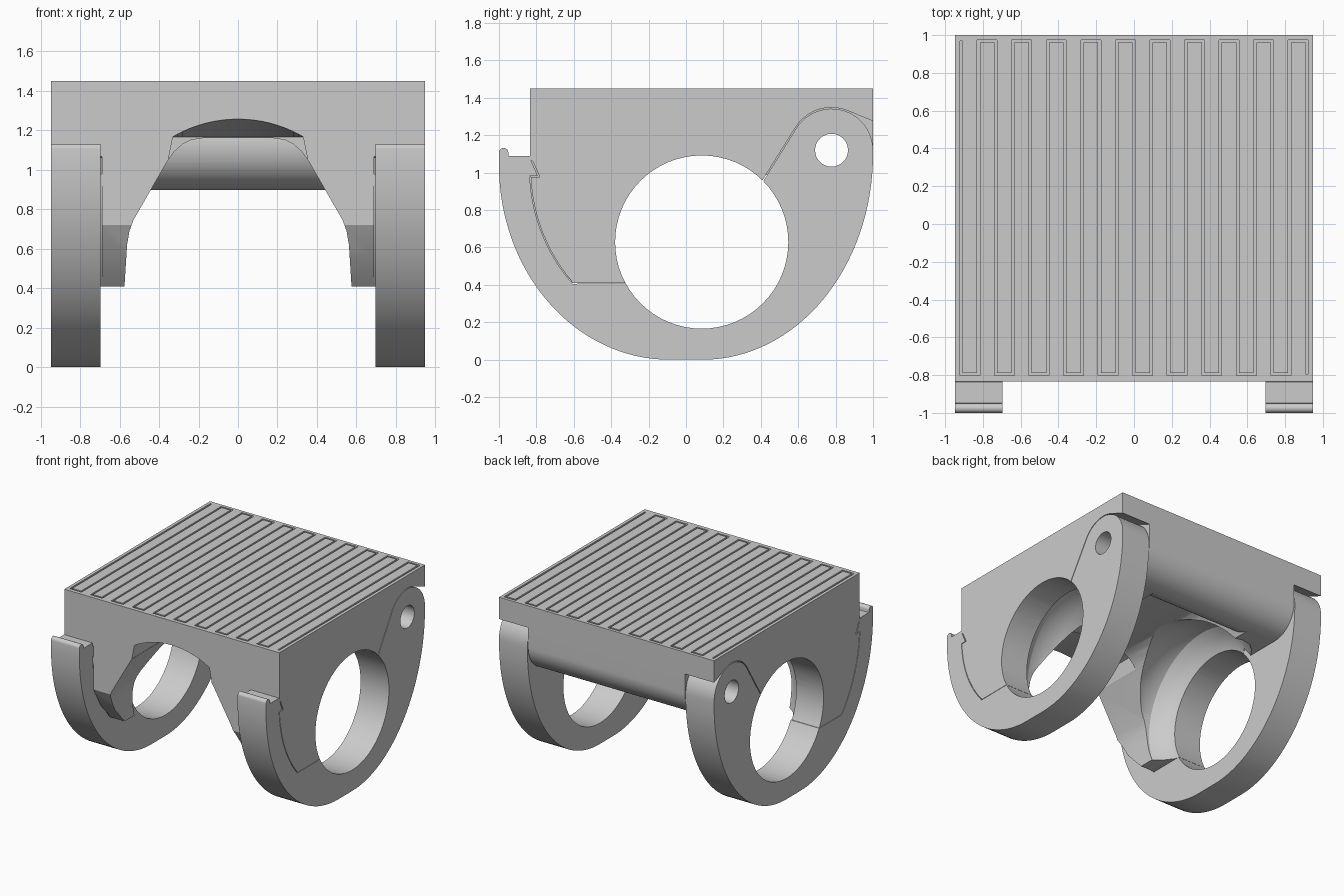
import bpy, bmesh
from math import sin, cos, radians
from mathutils import Vector

if "Cube" in bpy.data.objects:
    bpy.data.objects.remove(bpy.data.objects["Cube"], do_unlink=True)

grey = bpy.data.materials.new("plain grey")
grey.use_nodes = True
colour = (0.6, 0.6, 0.6, 1)
grey.diffuse_color = colour
grey.node_tree.nodes["Principled BSDF"].inputs["Base Color"].default_value = colour


def arc(cy, cz, r, start, end, steps=24, rz=None):
    """Points along a circular or elliptical arc, angles in degrees."""
    angles = [radians(start + (end - start) * i / steps) for i in range(steps + 1)]
    return [(cy + r * cos(a), cz + (rz or r) * sin(a)) for a in angles]


def loft(name, *rings):
    """Closed solid through matching rings of 3D points."""
    bm = bmesh.new()
    loops = [[bm.verts.new(p) for p in ring] for ring in rings]
    bm.faces.new(loops[0])
    bm.faces.new(loops[-1][::-1])
    for a, b in zip(loops, loops[1:]):
        for i in range(len(a)):
            j = (i + 1) % len(a)
            bm.faces.new((a[j], a[i], b[i], b[j]))
    bmesh.ops.recalc_face_normals(bm, faces=bm.faces)
    mesh = bpy.data.meshes.new(name)
    bm.to_mesh(mesh)
    bm.free()
    mesh.materials.append(grey)
    obj = bpy.data.objects.new(name, mesh)
    bpy.context.collection.objects.link(obj)
    return obj


def side_prism(name, profile, x0, x1):
    """Extrude a (y, z) profile along x."""
    return loft(name, [(x0, y, z) for y, z in profile], [(x1, y, z) for y, z in profile])


def activate(obj):
    bpy.ops.object.select_all(action="DESELECT")
    bpy.context.view_layer.objects.active = obj
    obj.select_set(True)


def combine(obj, tool, operation="DIFFERENCE", keep=False):
    mod = obj.modifiers.new("combine", "BOOLEAN")
    mod.operation, mod.solver, mod.object = operation, "EXACT", tool
    activate(obj)
    bpy.ops.object.modifier_apply(modifier=mod.name)
    tool.hide_render = True
    if not keep:
        bpy.data.objects.remove(tool, do_unlink=True)


def smooth(obj):
    activate(obj)
    bpy.ops.object.shade_smooth_by_angle(angle=radians(25))


HINGE = (0.778, 1.12)
RING = (0.084, 0.629)
WIDE, MID, CLAMP_IN = 0.947, 0.69, 0.697
FRONT, BACK, TOP = -0.833, 1.0, 1.45


def circle(centre, r, sides=64):
    return arc(*centre, r, 0, 360 - 360 / sides, sides - 1)


def hinge_edge(r):
    """Tangent point on the hinge head, run down into the big hole."""
    y, z = arc(*HINGE, r, 148, 148, 1)[0]
    return (y - 0.53 * 0.54, z - 0.848 * 0.54)


# Shared cutters for the big ring hole and the hinge pin
ring_cut = side_prism("ring_cutter", circle(RING, 0.463), -1.2, 1.2)
pin_cut = side_prism("pin_cutter", circle(HINGE, 0.088, 32), -1.2, 1.2)

# Central body with the hinge barrel at the back
mid_profile = ([(FRONT, TOP), (BACK, TOP)] + arc(*HINGE, 0.222, 0, -90)
               + [(0.3, 0.898), (-0.2, 0.41), (-0.605, 0.41), (-0.74, 0.555), (FRONT, 0.72)])
body = side_prism("body", mid_profile, -MID, MID)

# Tunnel running front to back between the legs
half = [(0.58, 0.3), (0.575, 0.41), (0.562, 0.62), (0.55, 0.69), (0.53, 0.745),
        (0.36, 1.04), (0.325, 1.09), (0.28, 1.13), (0.235, 1.152), (0.18, 1.16)]
outline = half + [(-x, z) for x, z in reversed(half)]
combine(body, loft("tunnel", [(x, -1, z) for x, z in outline],
                   [(x, 0.75, z) for x, z in outline]))

# Arched relief at the mouth of the tunnel, its ceiling flattening towards the back
arch = [(0.352, 1.055)] + arc(0, 0.605, 0.652, 59.6, 120.4, 24) + [(-0.352, 1.055)]
combine(body, loft("relief", [(x, FRONT - 0.001, z) for x, z in arch],
                   [(x, -0.4, min(z, 1.167)) for x, z in arch]))

# Barrel bridging the back of the tunnel
combine(body, side_prism("barrel", circle(HINGE, 0.2205), -MID + 0.002, MID - 0.002), "UNION")

# Outer cheeks of the body, shaped around the clamps
cheek_profile = ([(FRONT, TOP), (BACK, TOP), (BACK, 1.276)] + arc(*HINGE, 0.228, 70, 148)
                 + [hinge_edge(0.228), (-0.2, 0.41)] + arc(0.1, 1.02, 0.931, 221, 182.6)
                 + [(-0.782, 0.978), (-0.82, 1.062), (FRONT, 1.067)])
for s in (-1, 1):
    combine(body, side_prism("cheek", cheek_profile, s * (MID - 0.005), s * WIDE), "UNION")

combine(body, ring_cut, keep=True)
combine(body, pin_cut, keep=True)

# Flare that widens the ring hole on the inner side of each leg
flare = [(0.71, 0.455), (0.69, 0.5), (0.64, 0.56), (0.58, 0.605), (0.5, 0.616),
         (0.4, 0.593), (0.3, 0.56), (0.2, 0.53)]
for s in (-1, 1):
    combine(body, loft("flare", *[[(s * x, y, z) for y, z in circle(RING, r)] for x, r in flare]))

# Winding groove in the top plate
path = []
for i in range(21):
    ends = [-0.795, 0.968] if i % 2 else [0.968, -0.795]
    path += [Vector((-0.915 + 0.0915 * i, y)) for y in ends]
left, right = [], []
for i, p in enumerate(path):
    before = (p - path[i - 1]).normalized() if i else (path[1] - p).normalized()
    after = (path[i + 1] - p).normalized() if i + 1 < len(path) else before
    n = Vector((-before.y, before.x))
    if abs(before.dot(after)) < 0.5:
        n += Vector((-after.y, after.x))
    left.append(p + n * 0.007)
    right.append(p - n * 0.007)
loop = left + right[::-1]
combine(body, loft("groove", [(p.x, p.y, TOP - 0.015) for p in loop],
                   [(p.x, p.y, TOP + 0.05) for p in loop]))
smooth(body)

# Swinging clamps with hook, catch tooth and hinge head
clamp_profile = (arc(-0.975, 1.107, 0.025, 180, 0, 10)
                 + [(-0.948, 1.09), (-0.836, 1.09), (-0.828, 1.064), (-0.793, 0.983), (-0.837, 0.983)]
                 + arc(0.1, 1.02, 0.936, 182.8, 221) + [(-0.2, 0.408), hinge_edge(0.222)]
                 + arc(*HINGE, 0.222, 148, 0)
                 + arc(0.09, 1.1, 0.91, 0, -90, 32, 1.1)
                 + arc(-0.09, 1.04, 0.91, -90, -180, 32, 1.04))
for s, side in ((1, "left"), (-1, "right")):
    clamp = side_prism(side + "_clamp", clamp_profile, s * CLAMP_IN, s * WIDE)
    combine(clamp, ring_cut, keep=True)
    combine(clamp, pin_cut, keep=True)
    smooth(clamp)

for cutter in (ring_cut, pin_cut):
    bpy.data.objects.remove(cutter, do_unlink=True)
